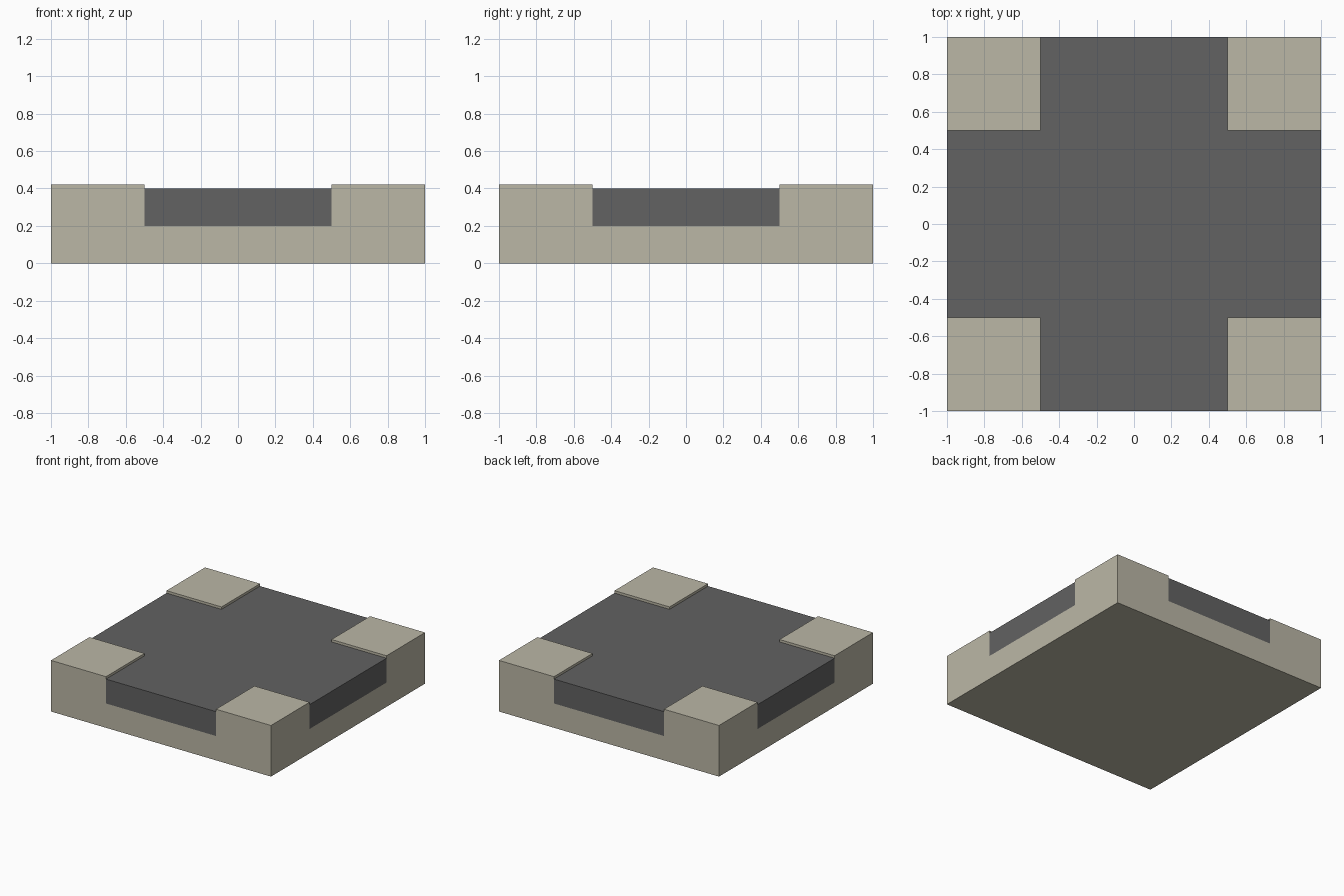
import bpy
import bmesh

cube = bpy.data.objects.get("Cube")
if cube:
    bpy.data.objects.remove(cube, do_unlink=True)

HALF, ROAD = 1.0, 0.5            # tile half width, road half width
BASE_Z, ROAD_Z, KERB_Z = 0.2, 0.4, 0.42


def make_material(name, rgb):
    mat = bpy.data.materials.new(name)
    mat.use_nodes = True
    mat.diffuse_color = (*rgb, 1)
    mat.node_tree.nodes["Principled BSDF"].inputs["Base Color"].default_value = (*rgb, 1)
    return mat


def add_object(name, bm, mat):
    bmesh.ops.recalc_face_normals(bm, faces=bm.faces[:])
    mesh = bpy.data.meshes.new(name)
    bm.to_mesh(mesh)
    bm.free()
    mesh.materials.append(mat)
    obj = bpy.data.objects.new(name, mesh)
    bpy.context.collection.objects.link(obj)
    return obj


def raise_faces(bm, faces, height):
    """Extrude faces straight up, leaving no face behind inside the solid."""
    new = bmesh.ops.extrude_face_region(bm, geom=faces)["geom"]
    verts = [g for g in new if isinstance(g, bmesh.types.BMVert)]
    bmesh.ops.translate(bm, verts=verts, vec=(0, 0, height))
    bmesh.ops.delete(bm, geom=[f for f in faces if f.is_valid], context="FACES")


def is_corner(face):
    c = face.calc_center_median()
    return abs(c.x) > ROAD and abs(c.y) > ROAD


concrete = make_material("pale concrete", (0.497, 0.474, 0.381))
asphalt = make_material("dark asphalt", (0.122, 0.122, 0.122))

# Foundation slab with four raised pavement corners
bm = bmesh.new()
bmesh.ops.create_cube(bm, size=2 * HALF)
for v in bm.verts:
    v.co.z = BASE_Z if v.co.z > 0 else 0
for axis in ((1, 0, 0), (0, 1, 0)):
    for side in (-ROAD, ROAD):
        bmesh.ops.bisect_plane(bm, geom=bm.verts[:] + bm.edges[:] + bm.faces[:],
                               plane_co=[a * side for a in axis], plane_no=axis)
bm.normal_update()
corners = [f for f in bm.faces if f.normal.z > 0.5 and is_corner(f)]
raise_faces(bm, corners, KERB_Z - BASE_Z)
bmesh.ops.dissolve_limit(bm, angle_limit=0.01, verts=bm.verts[:], edges=bm.edges[:])
add_object("pavement_base", bm, concrete)

# Cross-shaped road bed lying between the corners
quarter = [(HALF, ROAD), (ROAD, ROAD), (ROAD, HALF)]
outline = []
for _ in range(4):
    outline += quarter
    quarter = [(-y, x) for x, y in quarter]
bm = bmesh.new()
bottom = bm.faces.new([bm.verts.new((x, y, BASE_Z)) for x, y in outline])
top = bmesh.ops.extrude_face_region(bm, geom=[bottom], use_keep_orig=True)["geom"]
bmesh.ops.translate(bm, verts=[g for g in top if isinstance(g, bmesh.types.BMVert)],
                    vec=(0, 0, ROAD_Z - BASE_Z))
add_object("crossroad", bm, asphalt)
